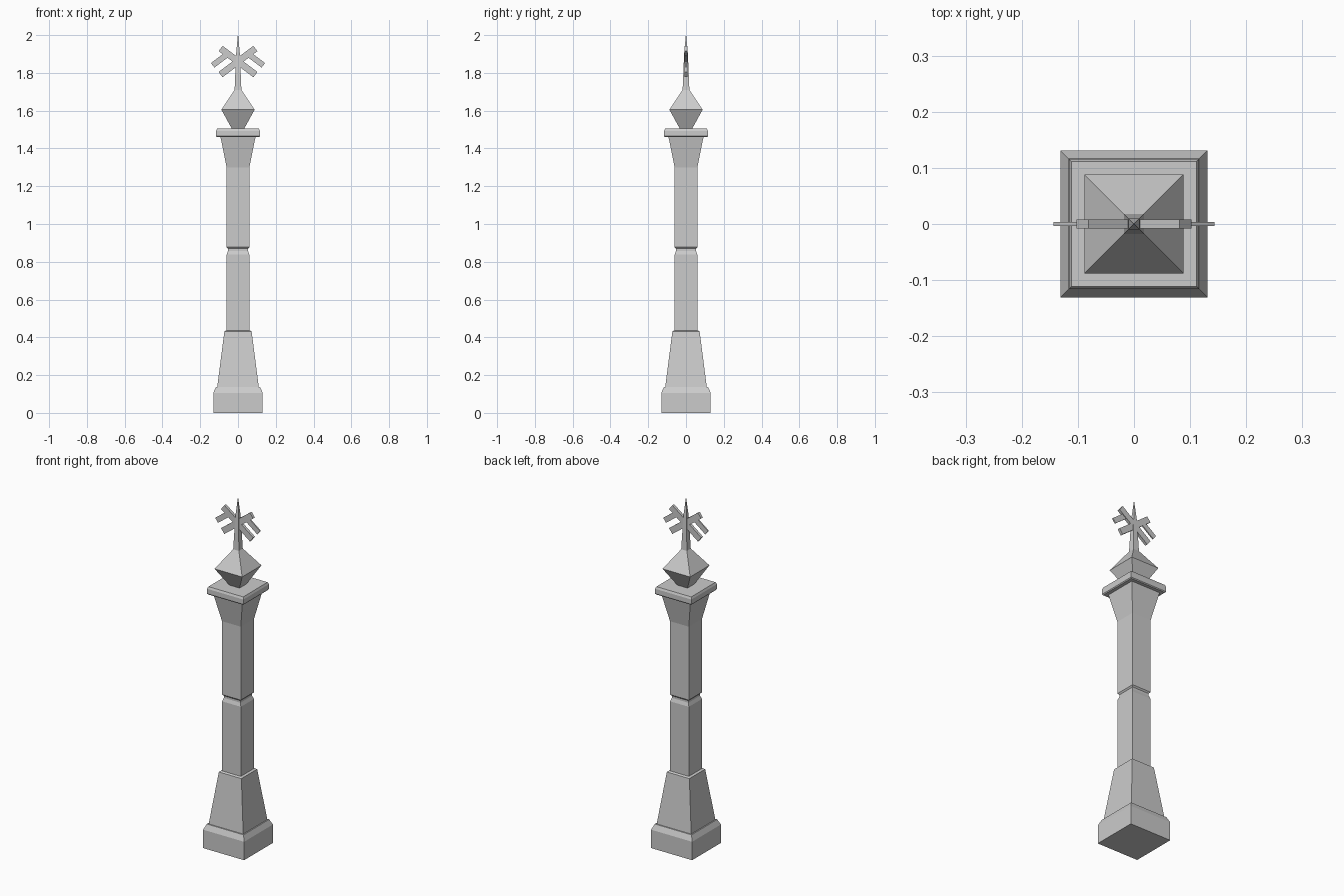
import bpy, bmesh, math
from mathutils import Matrix, Vector

if "Cube" in bpy.data.objects:
    bpy.data.objects.remove(bpy.data.objects["Cube"])


def square_stack(name, profile):
    """Loft square rings given as (half width, height) and cap both ends."""
    bm = bmesh.new()
    rings = []
    for h, z in profile:
        rings.append([bm.verts.new((sx * h, sy * h, z))
                      for sx, sy in ((-1, -1), (1, -1), (1, 1), (-1, 1))])
    for a, b in zip(rings, rings[1:]):
        for i in range(4):
            j = (i + 1) % 4
            bm.faces.new((a[i], a[j], b[j], b[i]))
    bm.faces.new(rings[0][::-1])
    bm.faces.new(rings[-1])
    me = bpy.data.meshes.new(name)
    bm.to_mesh(me)
    bm.free()
    ob = bpy.data.objects.new(name, me)
    bpy.context.collection.objects.link(ob)
    return ob


def bar(name, start, end, width, depth):
    """Flat bar in the xz plane between two (x, z) points."""
    a, b = Vector((start[0], 0, start[1])), Vector((end[0], 0, end[1]))
    d = b - a
    bm = bmesh.new()
    bmesh.ops.create_cube(bm, size=1)
    bmesh.ops.scale(bm, vec=(d.length, depth, width), verts=bm.verts)
    turn = Matrix.Rotation(-math.atan2(d.z, d.x), 4, 'Y')
    bmesh.ops.transform(bm, matrix=Matrix.Translation((a + b) / 2) @ turn, verts=bm.verts)
    me = bpy.data.meshes.new(name)
    bm.to_mesh(me)
    bm.free()
    ob = bpy.data.objects.new(name, me)
    bpy.context.collection.objects.link(ob)
    return ob


# Plinth and tapered pedestal
square_stack("plinth", [(0.131, 0), (0.131, 0.106), (0.117, 0.137), (0.110, 0.137)])
square_stack("pedestal", [(0.110, 0.137), (0.072, 0.432), (0.060, 0.437)])

# Shaft with a groove, flaring out under the cap
square_stack("shaft", [(0.060, 0.43), (0.060, 0.838), (0.053, 0.857),
                       (0.053, 0.869), (0.060, 0.877), (0.060, 1.30), (0.093, 1.462)])

# Cap slab with slightly eased edges
square_stack("cap", [(0.112, 1.46), (0.116, 1.465), (0.116, 1.493), (0.111, 1.505)])

# Diamond finial drawn up into a spire
square_stack("finial", [(0.030, 1.50), (0.088, 1.605), (0.018, 1.71),
                        (0.010, 1.90), (0.001, 2.0)])

# Crossed bars with a short side branch on each side
for side, s in (("right", 1), ("left", -1)):
    bar("cross_bar_" + side, (-s * 0.092, 1.791), (s * 0.092, 1.929), 0.035, 0.016)
    bar("branch_" + side, (s * 0.053, 1.901), (s * 0.134, 1.840), 0.030, 0.007)
